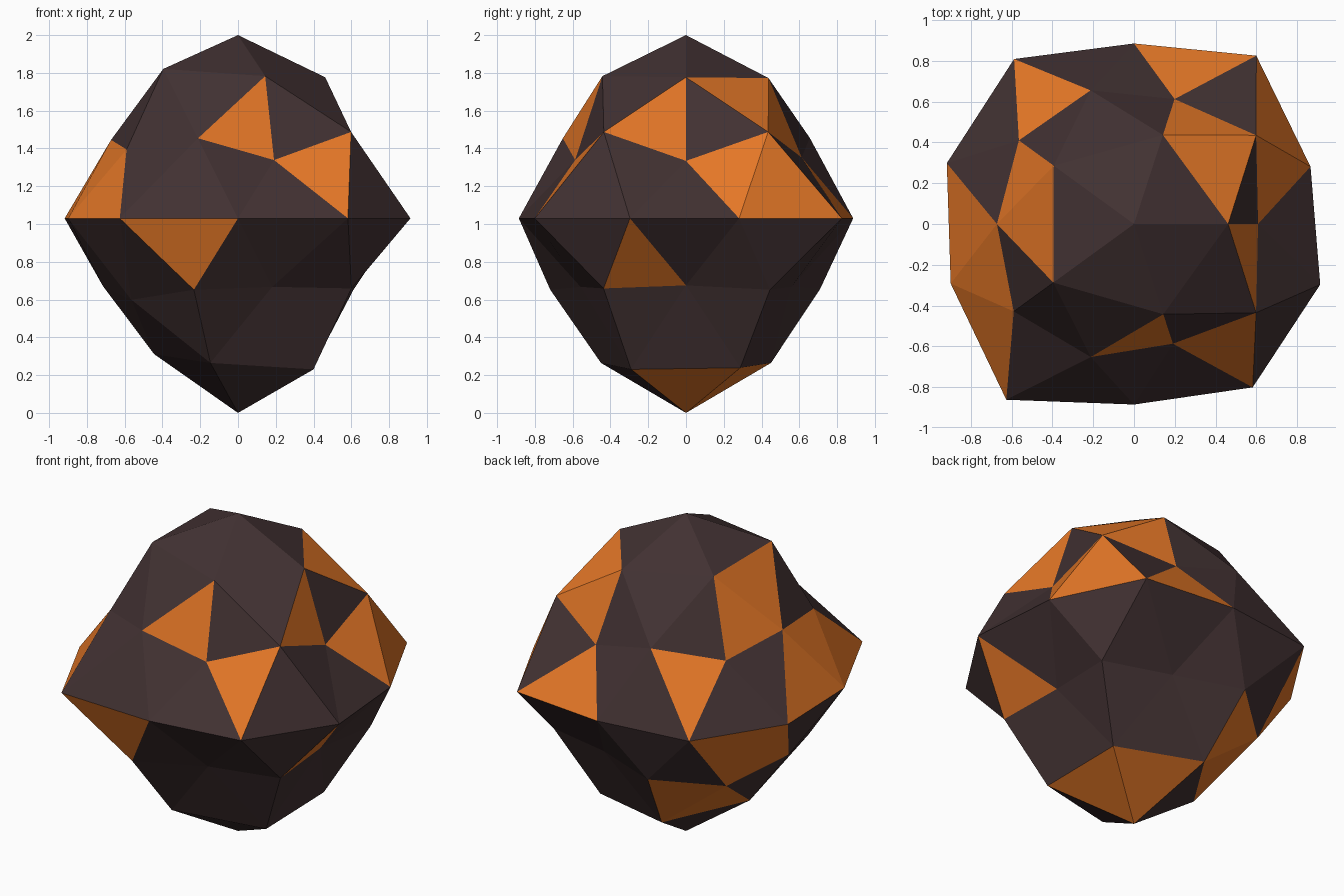
import bpy
import bmesh
import math

default_cube = bpy.data.objects.get("Cube")
if default_cube:
    bpy.data.objects.remove(default_cube, do_unlink=True)


def flat_material(name, colour):
    material = bpy.data.materials.new(name)
    material.use_nodes = True
    material.diffuse_color = colour
    shader = material.node_tree.nodes["Principled BSDF"]
    shader.inputs["Base Color"].default_value = colour
    return material


# Rings of the faceted ball, top to bottom:
# ring letter -> (unit height, first azimuth in degrees, radius of each corner)
RINGS = {
    "T": (1.0, 0, [.97]),
    "A": (.8507, 0, [.878, .873, .925, .93, .885]),
    "C": (.5257, 36, [.87, .81, .79, .806, .87]),
    "B": (.4472, 0, [.68, .72, .78, .815, .69]),
    "E": (0.0, 18, [.91, 1.02, .885, 1.0, .965, .945, 1.065, .885, .99, .96]),
    "F": (-.4472, 36, [.845, .835, .80, .845, .83]),
    "D": (-.5257, 0, [.675, .69, .83, .82, .69]),
    "G": (-.8507, 36, [.93, .9, .845, .9, .94]),
    "N": (-1.0, 0, [1.03]),
}
CENTRE_HEIGHT = 1.03

# Glowing facets, each named by its three corners (ring letter and index)
GLOWING = set("""
    A0A1C0 A1B1C0 A2B2C2 A2A3C2 A0B0C4 A4B4C3
    B0C0E0 B1E1E2 B2C1E3 B3C2E5 B3E5E6 B4C4E8
    C0E0E1 C2E4E5 E6E7F3 D0E9F4
    D2E3E4 D2E4F2 D2F1G1 D2G1G2 G0G1N0 G0G4N0
""".split())


def locate(direction):
    """Find the ring letter and index of a corner of the unit ball."""
    ring = min(RINGS, key=lambda letter: abs(RINGS[letter][0] - direction.z))
    _, first_azimuth, radii = RINGS[ring]
    azimuth = math.degrees(math.atan2(direction.y, direction.x))
    index = round((azimuth - first_azimuth) * len(radii) / 360) % len(radii)
    return ring, index


# Rock body: a faceted ball whose corners are pushed in or out
bm = bmesh.new()
bmesh.ops.create_icosphere(bm, subdivisions=2, radius=1.0)
corner_names = {}
for vert in bm.verts:
    vert.co.normalize()
    ring, index = locate(vert.co)
    corner_names[vert] = f"{ring}{index}"
    vert.co *= RINGS[ring][2][index]
    vert.co.z += CENTRE_HEIGHT

# Facet colours
for face in bm.faces:
    name = "".join(sorted(corner_names[vert] for vert in face.verts))
    face.material_index = int(name in GLOWING)
    face.smooth = False

mesh = bpy.data.meshes.new("rock")
bm.to_mesh(mesh)
bm.free()
mesh.materials.append(flat_material("dark stone", (.054, .031, .032, 1)))
mesh.materials.append(flat_material("molten orange", (.78, .185, .02, 1)))
rock = bpy.data.objects.new("rock", mesh)
bpy.context.collection.objects.link(rock)
